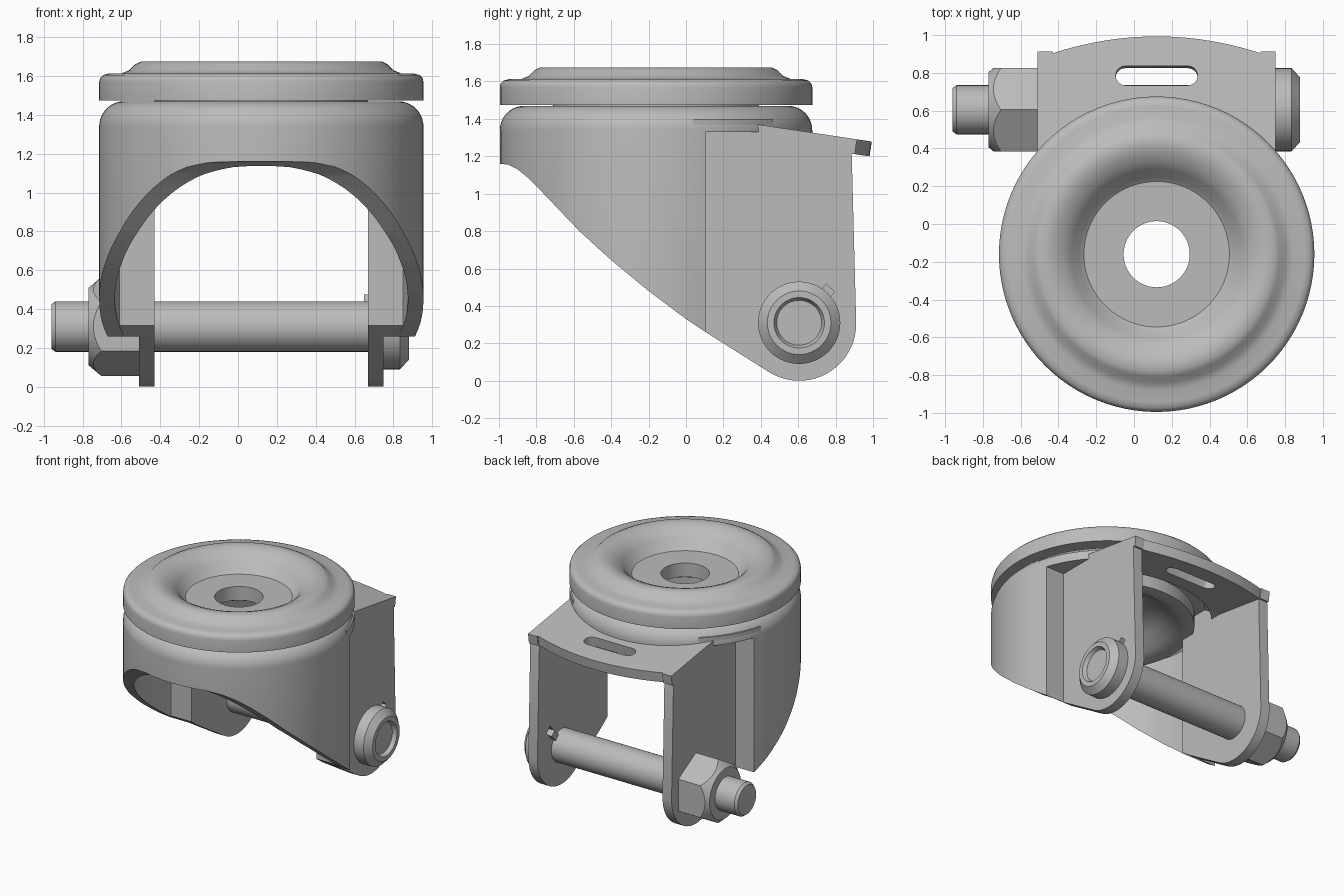
import bpy, bmesh, math
from mathutils import Matrix, Vector

if "Cube" in bpy.data.objects:
    bpy.data.objects.remove(bpy.data.objects["Cube"], do_unlink=True)

steel = bpy.data.materials.new("grey_steel")
steel.use_nodes = True
steel.diffuse_color = (0.5, 0.5, 0.5, 1)
steel.node_tree.nodes["Principled BSDF"].inputs["Base Color"].default_value = (0.5, 0.5, 0.5, 1)

CX, CY = 0.12, -0.16          # swivel axis
BY, BZ = 0.605, 0.31          # axle axis
R, WALL = 0.835, 0.08
PLATE_IN, PLATE_OUT = 0.55, 0.63   # fork plates, measured from the swivel axis
TO_SWIVEL = Matrix.Translation((CX, CY, 0))
TO_AXLE = Matrix.Translation((0, BY, BZ)) @ Matrix.Rotation(math.pi / 2, 4, "Y")


def finish(bm, name, matrix=Matrix()):
    bm.transform(matrix)
    bmesh.ops.recalc_face_normals(bm, faces=bm.faces)
    mesh = bpy.data.meshes.new(name)
    bm.to_mesh(mesh)
    bm.free()
    mesh.materials.append(steel)
    obj = bpy.data.objects.new(name, mesh)
    bpy.context.collection.objects.link(obj)
    return obj


def lathe(name, profile, matrix, steps=96):
    """Spin a closed (radius, height) outline about local z."""
    bm = bmesh.new()
    vs = [bm.verts.new((r, 0, z)) for r, z in profile]
    edges = [bm.edges.new((a, b)) for a, b in zip(vs, vs[1:] + vs[:1])]
    bmesh.ops.spin(bm, geom=vs + edges, axis=(0, 0, 1), cent=(0, 0, 0),
                   angle=math.tau, steps=steps)
    bmesh.ops.remove_doubles(bm, verts=bm.verts, dist=1e-4)
    lone = [e for e in bm.edges if not e.link_faces]
    bmesh.ops.delete(bm, geom=lone, context="EDGES")
    return finish(bm, name, matrix)


def prism(name, outline, vec, place, matrix=Matrix()):
    """Extrude an outline, placed in space by a function, along a vector."""
    bm = bmesh.new()
    face = bm.faces.new([bm.verts.new(place(a, b)) for a, b in outline])
    ext = bmesh.ops.extrude_face_region(bm, geom=[face])
    bmesh.ops.translate(bm, vec=vec, verts=[v for v in ext["geom"] if isinstance(v, bmesh.types.BMVert)])
    return finish(bm, name, matrix)


def side_prism(name, outline, x0, x1):
    return prism(name, outline, (x1 - x0, 0, 0), lambda y, z: (x0, y, z))


def box(name, x, y, z):
    return side_prism(name, [(y[0], z[0]), (y[1], z[0]), (y[1], z[1]), (y[0], z[1])], *x)


def cut(obj, *cutters, operation="DIFFERENCE"):
    """Apply boolean cutters and remove them."""
    for c in cutters:
        mod = obj.modifiers.new("cut", "BOOLEAN")
        mod.object, mod.operation, mod.solver = c, operation, "EXACT"
        mesh = bpy.data.meshes.new_from_object(
            obj.evaluated_get(bpy.context.evaluated_depsgraph_get()))
        obj.modifiers.clear()
        obj.data = mesh
        bpy.data.objects.remove(c, do_unlink=True)


def arc(cx, cy, r, a0, a1, n=10):
    return [(cx + r * math.cos(math.radians(a0 + (a1 - a0) * i / n)),
             cy + r * math.sin(math.radians(a0 + (a1 - a0) * i / n))) for i in range(n + 1)]


# Swivel plate: dished top, through hole and bearing cup underneath
lathe("swivel_plate", [
    (0.175, 1.53), (0.385, 1.53), (0.41, 1.55), (0.45, 1.605), (0.49, 1.64), (0.53, 1.66),
    (0.57, 1.675), (0.62, 1.675), (0.65, 1.66), (0.68, 1.63), (0.72, 1.613), (0.785, 1.613),
    (0.815, 1.605), (0.83, 1.59), (R, 1.57), (R, 1.475), (0.55, 1.475), (0.55, 1.36),
    (0.63, 1.35), (0.63, 1.25), (0.56, 1.25), (0.49, 1.27), (0.4, 1.34), (0.3, 1.4),
    (0.175, 1.42)], TO_SWIVEL)

# Round housing with a swept lower edge
housing = lathe("housing", [(R, 0.1)] + arc(R - 0.13, 1.34, 0.13, 0, 90)
                + [(0.5, 1.47), (0.5, 1.39), (R - WALL - 0.05, 1.39), (R - WALL, 1.34), (R - WALL, 0.1)],
                TO_SWIVEL)
sweep = [(-1.2, 1.16), (-0.99, 1.16), (-0.95, 1.155), (-0.9, 1.13), (-0.85, 1.09), (-0.78, 1.02),
         (-0.57, 0.8), (-0.4, 0.645), (-0.2, 0.48), (0, 0.33), (0.105, 0.26), (0.2, 0.2),
         (0.2, 0), (-1.2, 0)]
cut(housing, side_prism("sweep_cutter", sweep, -1.2, 1.2),
    box("rear_cutter", (-1.2, 1.2), (0.105, 1.2), (0, 1.28)),
    *[box("side_cutter", sorted((CX + s * 0.62, CX + s * 1.2)), (0.105, 1.2), (0, 1.33)) for s in (-1, 1)])

# Fork plates, with the jog walls and ledges joining them to the housing
plate_outline = ([(0.03, 1.33), (0.03, 0.315), (0.105, 0.26)]
                 + arc(BY, 0.305, 0.305, 238, 360, 20)
                 + [(0.885, 1.25), (0.875, 1.29), (0.4, 1.36), (0.385, 1.33)])
jog_outline = [(0.03, 0.315), (0.105, 0.26), (0.105, 1.4), (0.03, 1.4)]
for s, side in ((-1, "right"), (1, "left")):
    x0, x1 = sorted((CX + s * PLATE_IN, CX + s * PLATE_OUT))
    plate = side_prism(side + "_fork_plate", plate_outline, x0, x1)
    if s > 0:
        slot = box("key_slot_cutter", (x0 - 0.1, x1 + 0.1), (0, 0.25), (-0.03, 0.03))
        slot.data.transform(Matrix.Translation((0, BY, BZ)) @ Matrix.Rotation(math.radians(48), 4, "X"))
        cut(plate, slot)
    j0, j1 = sorted((CX + s * PLATE_IN, CX + s * 0.775))
    side_prism(side + "_jog_wall", jog_outline, j0, j1)
    ledge = lathe(side + "_ledge", [(0, 1.33), (R - 0.003, 1.33), (R - 0.003, 1.4), (0, 1.4)], TO_SWIVEL)
    cut(ledge, box("ledge_mask", sorted((CX + s * PLATE_IN, CX + s * 1.2)), (0.04, 1.2), (1.2, 1.5)),
        operation="INTERSECT")

# Sloping rear bridge with bowed back edge and rounded slot
slope = math.atan2(-0.09, 0.6)
tilt = Matrix.Translation((CX, 0.385, 1.37)) @ Matrix.Rotation(slope, 4, "X")
bow = [(0.55 * t / 10, 0.615 - 0.09 * (t / 10) ** 2) for t in range(10, -11, -1)]
bridge = prism("rear_bridge", [(-0.63, 0), (0.63, 0), (0.63, 0.535), (0.55, 0.535)] + bow
               + [(-0.55, 0.535), (-0.63, 0.535)], (0, 0, -WALL), lambda x, y: (x, y, 0), tilt)
slot_outline = arc(0.165, 0.405, 0.052, -90, 90) + arc(-0.165, 0.405, 0.052, 90, 270)
cut(bridge,
    prism("slot_cutter", slot_outline, (0, 0, -0.3), lambda x, y: (x, y, 0.1), tilt),
    lathe("bore_cutter", [(0, 1), (R - WALL, 1), (R - WALL, 1.6), (0, 1.6)], TO_SWIVEL))

# Axle bolt: threaded end, shank and recessed round head
lathe("axle_bolt", [(0, -0.96), (0.115, -0.96), (0.13, -0.94), (0.13, 0.75), (0.22, 0.75),
                    (0.22, 0.835), (0.17, 0.88), (0.135, 0.88), (0.12, 0.85), (0, 0.85)], TO_AXLE, 64)
key = box("axle_key", (0.65, 0.77), (0.1, 0.2), (-0.025, 0.025))
key.data.transform(Matrix.Translation((0, BY, BZ)) @ Matrix.Rotation(math.radians(48), 4, "X"))

# Hexagonal nut with a chamfered outer end
nut = prism("hex_nut", arc(0, 0, 0.254, 0, 300, 5), (0.26, 0, 0),
            lambda a, b: (-0.77, BY + b, BZ + a))
cut(nut, lathe("nut_chamfer", [(0, -0.78), (0.19, -0.78), (0.275, -0.68), (0.275, -0.4), (0, -0.4)],
               TO_AXLE, 64), operation="INTERSECT")

# Smooth rounded surfaces, keep edges sharp
bpy.ops.object.select_all(action="DESELECT")
for obj in bpy.context.collection.objects:
    if obj.type == "MESH" and steel.name in obj.data.materials:
        obj.select_set(True)
        bpy.context.view_layer.objects.active = obj
bpy.ops.object.shade_smooth_by_angle(angle=math.radians(32))
